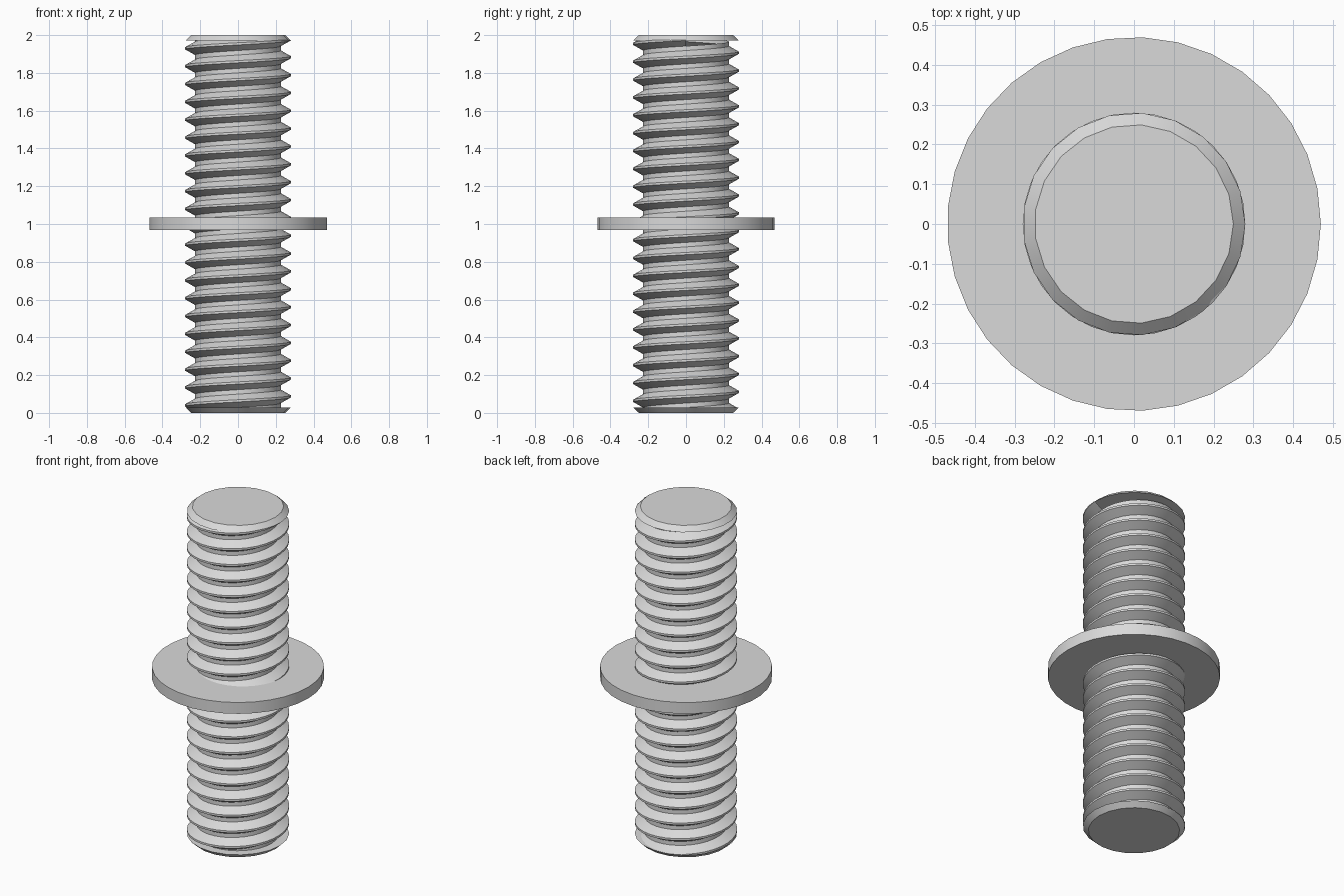
import bpy, bmesh, math

if "Cube" in bpy.data.objects:
    bpy.data.objects.remove(bpy.data.objects["Cube"])

steel = bpy.data.materials.new("light steel grey")
steel.diffuse_color = (0.7, 0.7, 0.7, 1)
steel.use_nodes = True
steel.node_tree.nodes["Principled BSDF"].inputs["Base Color"].default_value = steel.diffuse_color

SEG = 32          # thread sides per turn
PITCH = 0.0945
MAJOR, ROOT = 0.28, 0.227
PHASE = 1.883     # height of a crest on the +x side


def finish(bm, name):
    bmesh.ops.recalc_face_normals(bm, faces=bm.faces)
    mesh = bpy.data.meshes.new(name)
    bm.to_mesh(mesh)
    bm.free()
    obj = bpy.data.objects.new(name, mesh)
    mesh.materials.append(steel)
    bpy.context.collection.objects.link(obj)
    bpy.ops.object.select_all(action='DESELECT')
    obj.select_set(True)
    bpy.context.view_layer.objects.active = obj
    bpy.ops.object.shade_smooth_by_angle(angle=math.radians(20))
    return obj


def disc(name, sides, r_low, r_high, z0, z1):
    bm = bmesh.new()
    profile = [(r_low, z0), (r_high, z1)]
    rings = [[bm.verts.new((r * math.cos(2 * math.pi * i / sides),
                            r * math.sin(2 * math.pi * i / sides), z))
              for i in range(sides)] for r, z in profile]
    for ring in rings:
        bm.faces.new(ring)
    for i in range(sides):
        j = (i + 1) % sides
        bm.faces.new((rings[0][i], rings[0][j], rings[1][j], rings[1][i]))
    return finish(bm, name)


# Threaded rod: one pitch of the tooth profile swept along a right-hand helix
def threaded_rod():
    crest, root = PITCH / 16, PITCH / 2 - PITCH / 8
    profile = [(ROOT, -root), (MAJOR, -crest), (MAJOR, crest),
               (ROOT, root), (ROOT, PITCH - root)]
    bm = bmesh.new()
    turns = math.ceil(2 / PITCH) + 3
    start = PHASE - (turns - 2) * PITCH
    previous = None
    for i in range(SEG * turns + 1):
        a = 2 * math.pi * i / SEG
        rise = start + PITCH * (i / SEG - 1)
        ring = [bm.verts.new((r * math.cos(a), r * math.sin(a), z + rise))
                for r, z in profile]
        if previous:
            for k in range(len(profile) - 1):
                bm.faces.new((previous[k], ring[k], ring[k + 1], previous[k + 1]))
        previous = ring
    bmesh.ops.remove_doubles(bm, verts=bm.verts, dist=1e-4)
    # trim to length between the two end caps
    for z, up in ((0.025, -1), (1.975, 1)):
        bmesh.ops.bisect_plane(bm, geom=bm.verts[:] + bm.edges[:] + bm.faces[:],
                               plane_co=(0, 0, z), plane_no=(0, 0, up),
                               clear_outer=True)
    return finish(bm, "threaded_rod")


threaded_rod()
# Chamfered ends
disc("bottom_chamfer", 21, 0.25, MAJOR, 0, 0.028)
disc("top_chamfer", 21, MAJOR, 0.25, 1.972, 2)
# Middle collar
disc("collar", 33, 0.47, 0.47, 0.967, 1.035)
